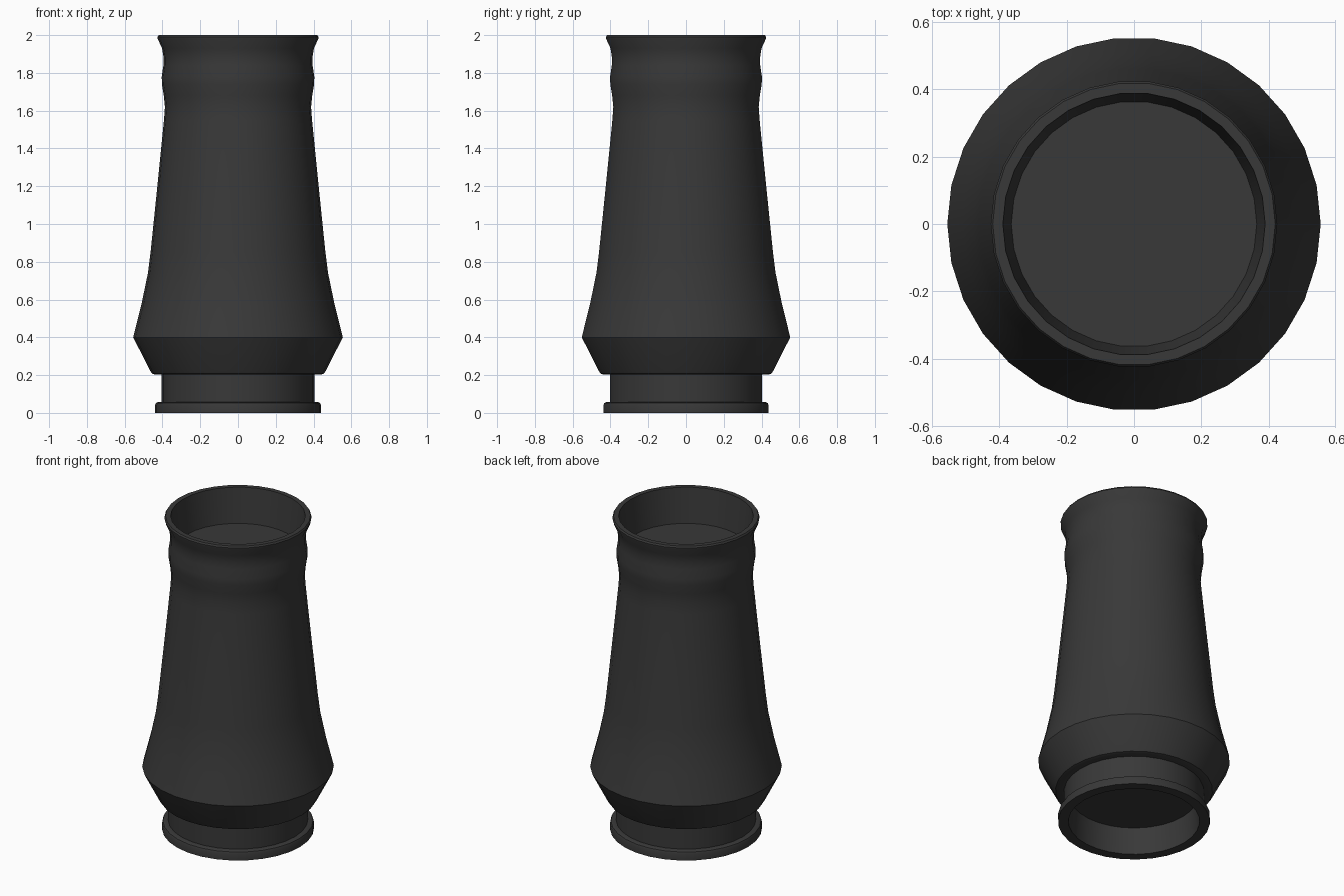
import bpy, bmesh
from math import cos, sin, pi, radians

if "Cube" in bpy.data.objects:
    bpy.data.objects.remove(bpy.data.objects["Cube"])

SIDES = 30


def lathe(name, profile, material):
    """Revolve (radius, z) points around z; radius 0 closes the ends."""
    bm = bmesh.new()
    rings = []
    for r, z in profile:
        if r == 0:
            rings.append([bm.verts.new((0, 0, z))])
        else:
            rings.append([bm.verts.new((r * cos(2 * pi * i / SIDES),
                                        r * sin(2 * pi * i / SIDES), z))
                          for i in range(SIDES)])
    for a, b in zip(rings, rings[1:]):
        for i in range(SIDES):
            j = (i + 1) % SIDES
            if len(a) == 1:
                bm.faces.new((a[0], b[j], b[i]))
            elif len(b) == 1:
                bm.faces.new((a[i], a[j], b[0]))
            else:
                bm.faces.new((a[i], a[j], b[j], b[i]))
    bmesh.ops.recalc_face_normals(bm, faces=bm.faces)
    mesh = bpy.data.meshes.new(name)
    bm.to_mesh(mesh)
    bm.free()
    obj = bpy.data.objects.new(name, mesh)
    bpy.context.collection.objects.link(obj)
    mesh.materials.append(material)
    bpy.context.view_layer.objects.active = obj
    obj.select_set(True)
    bpy.ops.object.shade_smooth_by_angle(angle=radians(35))
    return obj


dark = bpy.data.materials.new("dark_clay")
dark.diffuse_color = (0.04, 0.04, 0.04, 1)
dark.use_nodes = True
dark.node_tree.nodes["Principled BSDF"].inputs["Base Color"].default_value = dark.diffuse_color

# Recessed underside and rounded foot ring
foot = [(0, 0.17), (0.37, 0.17), (0.38, 0), (0.44, 0), (0.44, 0.04),
        (0.435, 0.052), (0.425, 0.057), (0.405, 0.057)]
# Neck, flared shoulder and tapering wall
wall = [(0.405, 0.203), (0.44, 0.203), (0.455, 0.208), (0.463, 0.22),
        (0.555, 0.4), (0.51, 0.58), (0.477, 0.74), (0.463, 0.85),
        (0.427, 1.2), (0.392, 1.55)]
# Moulded collar, flared rim and shallow well in the top
rim = [(0.387, 1.62), (0.393, 1.68), (0.403, 1.74), (0.404, 1.78),
       (0.395, 1.84), (0.394, 1.88), (0.402, 1.93), (0.425, 1.98),
       (0.426, 1.99), (0.42, 2.0), (0.39, 2.0), (0.365, 1.78), (0, 1.78)]

lathe("chimney_pot", foot + wall + rim, dark)
